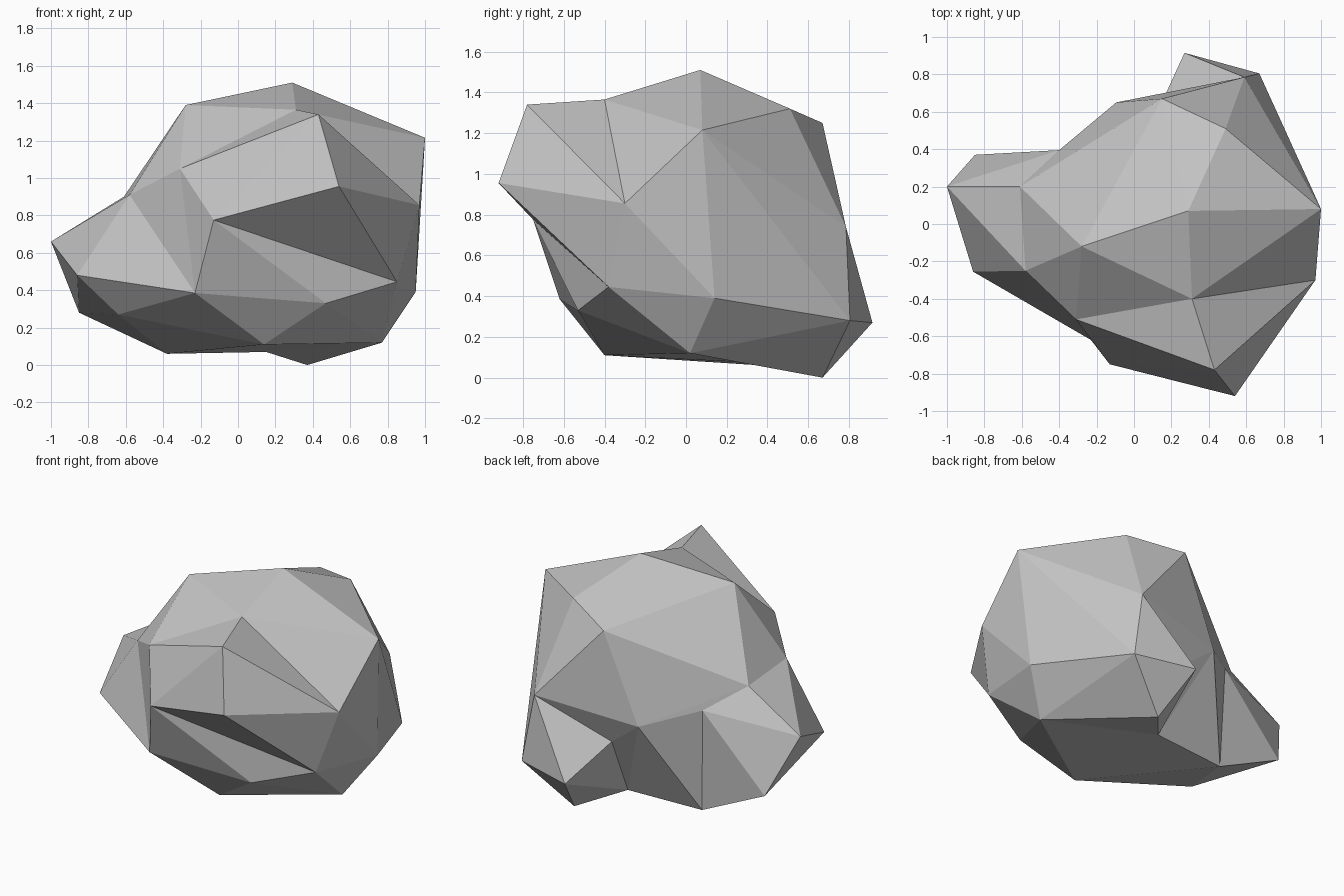
import bpy
import bmesh
from mathutils import Vector

default_cube = bpy.data.objects.get("Cube")
if default_cube:
    bpy.data.objects.remove(default_cube, do_unlink=True)

# Corner points of the boulder, in hundredths of a unit
crown = dict(a=(29, 7, 151), b=(31, -40, 136.5), c=(43, -78, 134), d=(-28, -12, 139),
             e=(49, 51, 132), f=(15, 67, 125), g=(100, 8, 121.5), h=(-31, -51, 105))
front = dict(i=(54, -92, 95.5), j=(-13, -75, 77.5), k=(97, -30, 85.5),
             l=(85, -38, 44.5), m=(47, -53, 33), n=(-23, -62, 38.5))
right_lobe = dict(o=(-58, -25, 91), p=(-61, 20, 90), q=(-100, 20, 66),
                  r=(-86, -25.5, 48), s=(-85, 37, 28), t=(-64, -21, 27))
back = dict(u=(-40, 39.5, 75), v=(-9.5, 65, 65.5), w=(13, 61, 48),
            x=(59, 78.5, 74), y=(67, 80.5, 28), z=(27, 91.5, 27))
base = dict(A=(37, 67, 0), B=(77, 2, 12), C=(14, -40, 11),
            D=(-38, 37, 6), E=(15, 41, 7), G=(95, 14, 39))

# Facets fan out from a hub corner to the corners around it
closed_fans = {
    "a": "dbgef",      # summit
    "h": "dbcjno",     # front shoulder
    "i": "cklj",       # front overhang
    "m": "jlBCn",      # notch under the overhang
    "t": "rnCDs",      # underside of the right lobe
    "q": "opusr",      # tip of the right lobe
    "x": "fegyzwv",    # back ridge
    "G": "gyBlk",      # left flank
    "E": "BAzwvDC",    # underside
}
open_fans = {
    "p": "odfvu",      # saddle behind the right lobe
    "k": "gbc",        # left of the overhang
    "D": "suv",        # back hollow
    "A": "Byz",        # lowest point
    "r": "on",         # right cheek
}

stone = bpy.data.materials.new("grey stone")
stone.use_nodes = True
grey = (0.55, 0.55, 0.55, 1.0)
stone.diffuse_color = grey
for node in stone.node_tree.nodes:
    if node.type == "BSDF_PRINCIPLED":
        node.inputs["Base Color"].default_value = grey
        node.inputs["Roughness"].default_value = 0.9

bm = bmesh.new()
corner = {}
for region in (crown, front, right_lobe, back, base):
    for name, point in region.items():
        corner[name] = bm.verts.new(Vector(point) / 100)


def add_fan(hub, rim):
    """Fill triangles between a hub corner and each pair of neighbours on its rim."""
    for first, second in zip(rim, rim[1:]):
        bm.faces.new([corner[name] for name in (hub, first, second)])


for hub, rim in closed_fans.items():
    add_fan(hub, rim + rim[0])
for hub, rim in open_fans.items():
    add_fan(hub, rim)
bmesh.ops.recalc_face_normals(bm, faces=bm.faces)

# Flat shaded boulder
mesh = bpy.data.meshes.new("boulder")
bm.to_mesh(mesh)
bm.free()
mesh.materials.append(stone)
boulder = bpy.data.objects.new("boulder", mesh)
bpy.context.collection.objects.link(boulder)
